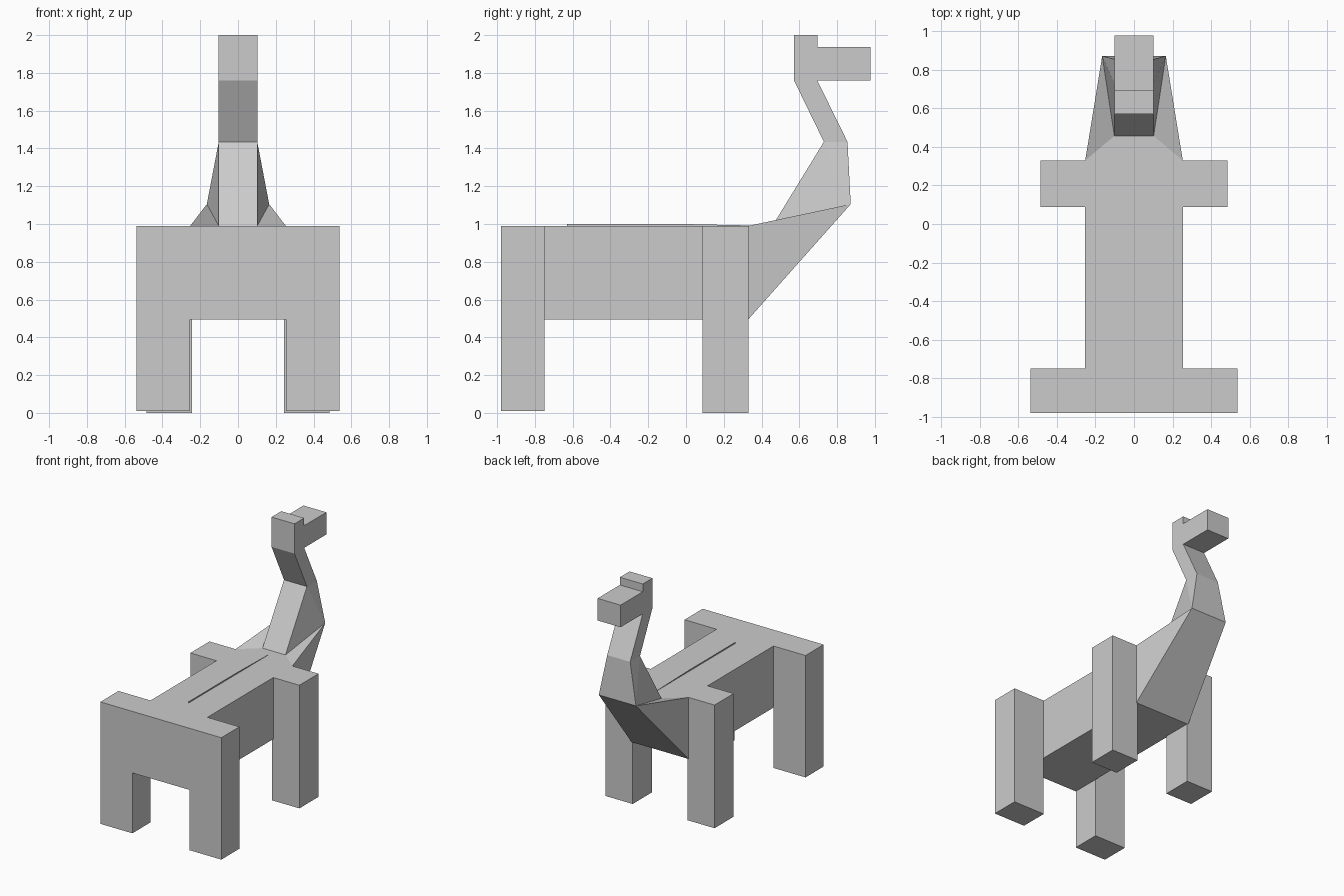
import bpy, bmesh

if "Cube" in bpy.data.objects:
    bpy.data.objects.remove(bpy.data.objects["Cube"])


def make_object(name, bm):
    bmesh.ops.recalc_face_normals(bm, faces=bm.faces)
    mesh = bpy.data.meshes.new(name)
    bm.to_mesh(mesh)
    bm.free()
    ob = bpy.data.objects.new(name, mesh)
    bpy.context.collection.objects.link(ob)
    return ob


def box(name, x, y, z):
    bm = bmesh.new()
    bmesh.ops.create_cube(bm, size=1)
    for v in bm.verts:
        v.co = [r[0] if c < 0 else r[1] for c, r in zip(v.co, (x, y, z))]
    return make_object(name, bm)


# Body, chest, neck and back of head: one loft.
# Each section: lower edge (half width, y, z), upper edge (half width, y, z)
sections = [
    ((.253, -.98, .495), (.253, -.98, .99)),
    ((.253, .33, .495), (.253, .33, .99)),
    ((.165, .872, 1.105), (.102, .457, .99)),
    ((.102, .855, 1.435), (.102, .73, 1.435)),
    ((.102, .695, 1.76), (.102, .572, 1.76)),
    ((.102, .695, 2.0), (.102, .572, 2.0)),
]
bm = bmesh.new()
rings = []
for (lw, ly, lz), (uw, uy, uz) in sections:
    rings.append([bm.verts.new(p) for p in
                  ((-lw, ly, lz), (lw, ly, lz), (uw, uy, uz), (-uw, uy, uz))])
for i, (a, b) in enumerate(zip(rings, rings[1:])):
    bm.faces.new((a[0], a[1], b[1], b[0]))
    bm.faces.new((a[2], a[3], b[3], b[2]))
    for lo, up in ((1, 2), (0, 3)):
        if i == 1:      # chest sides fold along the shoulder line
            bm.faces.new((a[lo], a[up], b[lo]))
            bm.faces.new((a[up], b[up], b[lo]))
        elif i == 2:    # lower neck sides fold outwards
            bm.faces.new((a[lo], a[up], b[up]))
            bm.faces.new((a[lo], b[up], b[lo]))
        else:
            bm.faces.new((a[lo], a[up], b[up], b[lo]))
bm.faces.new(rings[0])
bm.faces.new(rings[-1])
make_object("body_and_neck", bm)

# Snout
box("snout", (-.102, .102), (.695, .977), (1.76, 1.938))

# Legs, full body height on both sides
for side, s in (("left", -1), ("right", 1)):
    box("back_leg_" + side, sorted((s * .253, s * .538)), (-.98, -.75), (.01, .99))
    box("front_leg_" + side, sorted((s * .243, s * .485)), (.087, .33), (0, .99))

# Thin ridge along the spine
bm = bmesh.new()
bm.faces.new([bm.verts.new((0, y, z)) for y, z in
              ((-.63, .985), (.4, .985), (.4, .991), (-.02, 1.0), (-.63, 1.0))])
make_object("spine_ridge", bm)
